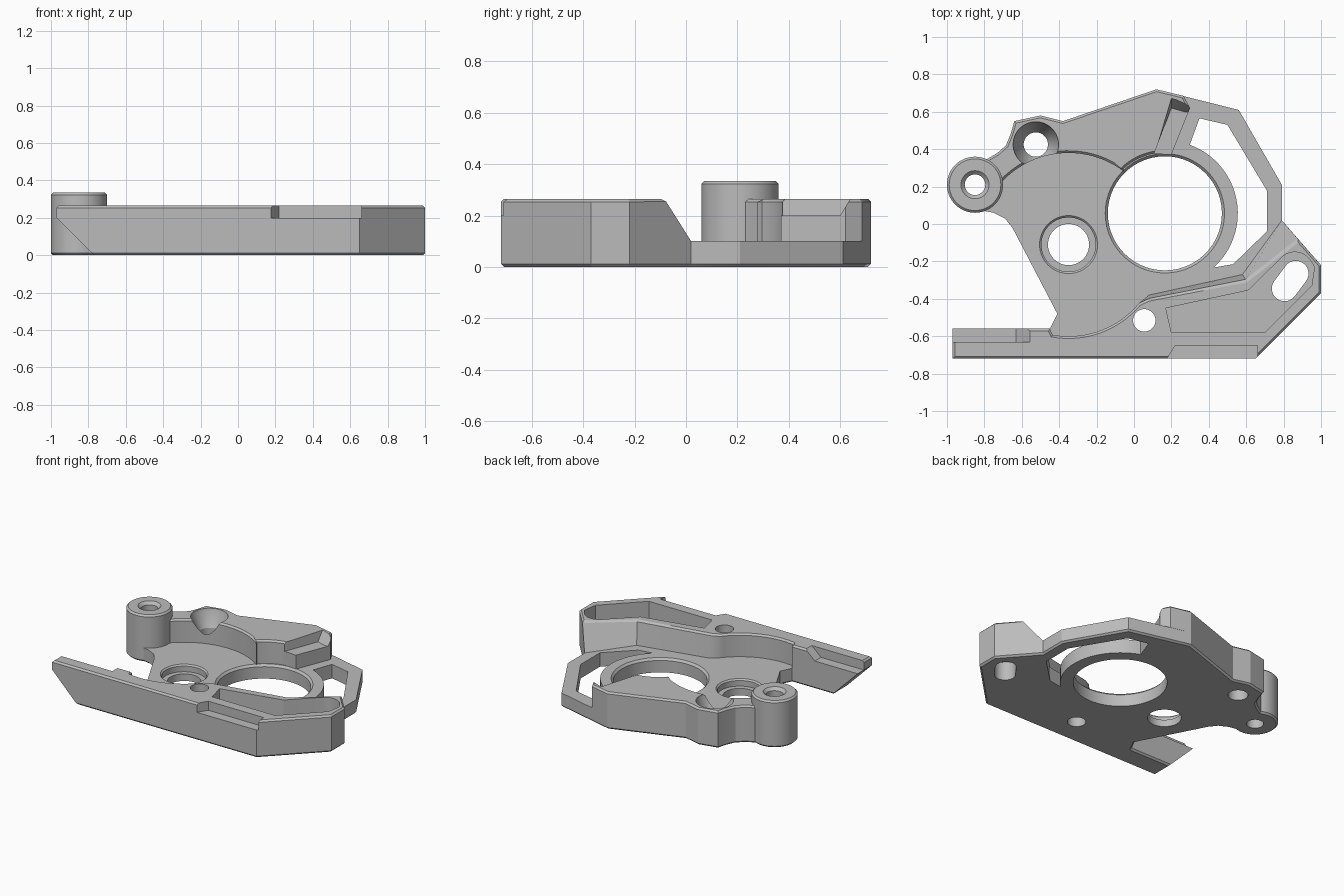
import bpy, bmesh
from math import radians, cos, sin

cube = bpy.data.objects.get("Cube")
if cube:
    bpy.data.objects.remove(cube)

metal = bpy.data.materials.new("plain grey metal")
metal.use_nodes = True
GREY = (0.5, 0.5, 0.5, 1)
metal.diffuse_color = GREY
metal.node_tree.nodes["Principled BSDF"].inputs["Base Color"].default_value = GREY

PLATE, WALL = 0.1, 0.265
WELL = (-0.35, -0.11)
MOTOR = (0.165, 0.057)
BOSS = (-0.85, 0.21)


def arc(c, r, a0, a1, n=24):
    steps = [radians(a0 + (a1 - a0) * i / n) for i in range(n + 1)]
    return [(c[0] + r * cos(a), c[1] + r * sin(a)) for a in steps]


def finish(name, bm):
    bmesh.ops.recalc_face_normals(bm, faces=bm.faces)
    mesh = bpy.data.meshes.new(name)
    bm.to_mesh(mesh)
    bm.free()
    mesh.materials.append(metal)
    obj = bpy.data.objects.new(name, mesh)
    bpy.context.collection.objects.link(obj)
    return obj


def prism(name, pts, z0, z1, top=None, bevel=None):
    """Extruded outline; top may differ from the base, one rim may be chamfered."""
    bm = bmesh.new()
    low = [bm.verts.new((x, y, z0)) for x, y in pts]
    high = [bm.verts.new((x, y, z1)) for x, y in (top or pts)]
    caps = {"bottom": bm.faces.new(low[::-1]), "top": bm.faces.new(high)}
    n = len(pts)
    for i in range(n):
        j = (i + 1) % n
        bm.faces.new((low[i], low[j], high[j], high[i]))
    bmesh.ops.recalc_face_normals(bm, faces=bm.faces)
    if bevel:
        bmesh.ops.bevel(bm, geom=list(caps[bevel].edges), offset=0.012,
                        segments=1, affect='EDGES')
    return finish(name, bm)


def side_prism(name, pts, y0, y1):
    """Outline in x and z, extruded from y0 to y1."""
    obj = prism(name, pts, -y1, -y0)
    for v in obj.data.vertices:
        x, y, z = v.co
        v.co = (x, -z, y)
    return obj


def lathe(name, c, profile, n=56):
    """Closed turned solid from (radius, height) pairs."""
    bm = bmesh.new()
    rings = []
    for r, z in profile:
        rings.append([bm.verts.new((x, y, z)) for x, y in arc(c, r, 0, 360, n)[:-1]])
    for a, b in zip(rings, rings[1:]):
        for i in range(n):
            j = (i + 1) % n
            bm.faces.new((a[i], a[j], b[j], b[i]))
    bm.faces.new(rings[0][::-1])
    bm.faces.new(rings[-1])
    return finish(name, bm)


def cut(obj, cutters):
    for c in cutters:
        m = obj.modifiers.new("cut", 'BOOLEAN')
        m.operation, m.solver, m.object = 'DIFFERENCE', 'EXACT', c
    bpy.context.view_layer.update()
    deps = bpy.context.evaluated_depsgraph_get()
    mesh = bpy.data.meshes.new_from_object(obj.evaluated_get(deps))
    obj.modifiers.clear()
    obj.data = mesh


# Shared outline of the back left side
back_edge = [(0.12, 0.72), (-0.38, 0.55), (-0.5, 0.58), (-0.64, 0.55), (-0.66, 0.48),
             (-0.685, 0.42), (-0.73, 0.38), (-0.79, 0.345), (-0.9, 0.21), (-0.83, 0.075)]
front_end = [(-0.45, -0.56), (-0.97, -0.56), (-0.97, -0.72)]
right_end = [(0.65, -0.72), (1, -0.37), (1, -0.22)]

# Base plate with arm
plate = prism("base_plate", right_end + [(0.79, 0.02), (0.79, 0.21), (0.56, 0.61)] + back_edge
              + [(-0.75, 0.06), (-0.69, 0.03), (-0.65, -0.02), (-0.41, -0.48)] + front_end,
              0, PLATE, bevel="bottom")

# Raised back wall, hollowed around the gear well and motor opening
back_wall = prism("back_wall", arc(WELL, 0.49, 159, 52) + arc(MOTOR, 0.325, 133, 101, 10)
                  + [(0.2, 0.37), (0.3, 0.62), (0.265, 0.685)] + back_edge,
                  PLATE, WALL, bevel="top")

# Raised front wall with a sloping inner corner
inner = arc(WELL, 0.49, -40, -100)
front_wall = prism("front_wall",
                   right_end + [(0.79, 0.02), (0.58, -0.27), (0.08, -0.38)] + inner + front_end,
                   PLATE, WALL,
                   top=right_end + [(0.88, -0.083), (0.6, -0.3), (0.08, -0.4)] + inner + front_end,
                   bevel="top")

# Screw boss
boss = lathe("screw_boss", BOSS, [(0.138, 0), (0.15, 0.012), (0.15, 0.323), (0.138, 0.335)])

# Round openings
motor_hole = lathe("motor_hole", MOTOR, [(0.305, -0.1), (0.305, 0.085), (0.32, 0.101), (0.32, 0.2)])
bearing = lathe("bearing_hole", WELL, [(0.11, -0.1), (0.11, 0.05), (0.145, 0.05),
                                       (0.145, 0.09), (0.157, 0.102), (0.157, 0.2)])
sink = lathe("countersink", (-0.525, 0.425), [(0.065, -0.1), (0.065, 0.15), (0.12, 0.25), (0.135, 0.4)])
boss_hole = lathe("boss_hole", BOSS, [(0.055, -0.1), (0.055, 0.315), (0.08, 0.34), (0.08, 0.5)])
pin_hole = lathe("pin_hole", (0.055, -0.515), [(0.06, -0.1), (0.06, 0.5)])

# Adjustment slot and the pocket around it
slot = prism("slot", arc((0.805, -0.345), 0.068, 143, 323, 14)
             + arc((0.865, -0.265), 0.068, -37, 143, 14), -0.1, 0.5)
pocket = prism("pocket", [(0.17, -0.45), (0.2, -0.58), (0.7, -0.58), (0.95, -0.33), (0.965, -0.23)]
               + arc((0.86, -0.25), 0.1, 30, 130, 10) + [(0.61, -0.355)], 0.13, 0.5)

# Window between motor ring and arm
window = prism("window", arc(MOTOR, 0.39, 70, -48)
               + [(0.53, -0.215), (0.71, -0.04), (0.71, 0.18), (0.5, 0.53), (0.35, 0.565)], -0.1, 0.5)

# Ledges and the raked end
front_ledge = prism("front_ledge", [(0.165, -0.74), (0.66, -0.74), (0.66, -0.65), (0.22, -0.65)],
                    0.2, 0.4)
back_ledge = prism("back_ledge", [(0.09, 0.33), (0.26, 0.33), (0.36, 0.6), (0.27, 0.6), (0.2, 0.62)],
                   0.2, 0.3,
                   top=[(0.09, 0.33), (0.26, 0.33), (0.36, 0.66), (0.29, 0.66), (0.2, 0.7)])
end_ledge = side_prism("end_ledge", [(-1.1, 0.2), (-0.63, 0.2), (-0.55, 0.27), (-0.55, 0.4), (-1.1, 0.4)],
                       -0.63, -0.5)
rake = side_prism("rake", [(-1.1, -0.12), (-0.65, -0.12), (-0.97, 0.2), (-1.1, 0.33)], -0.9, -0.5)

cutters = [motor_hole, bearing, sink, boss_hole, pin_hole, slot, pocket, window,
           front_ledge, back_ledge, end_ledge, rake]
cut(plate, [motor_hole, bearing, sink, boss_hole, pin_hole, slot, window, rake])
cut(back_wall, [sink, boss_hole, back_ledge])
cut(front_wall, [pin_hole, slot, pocket, front_ledge, end_ledge, rake])
cut(boss, [boss_hole])
for c in cutters:
    bpy.data.objects.remove(c)

for obj in (plate, back_wall, front_wall, boss):
    bpy.ops.object.select_all(action='DESELECT')
    obj.select_set(True)
    bpy.context.view_layer.objects.active = obj
    bpy.ops.object.shade_smooth_by_angle(angle=radians(25))
